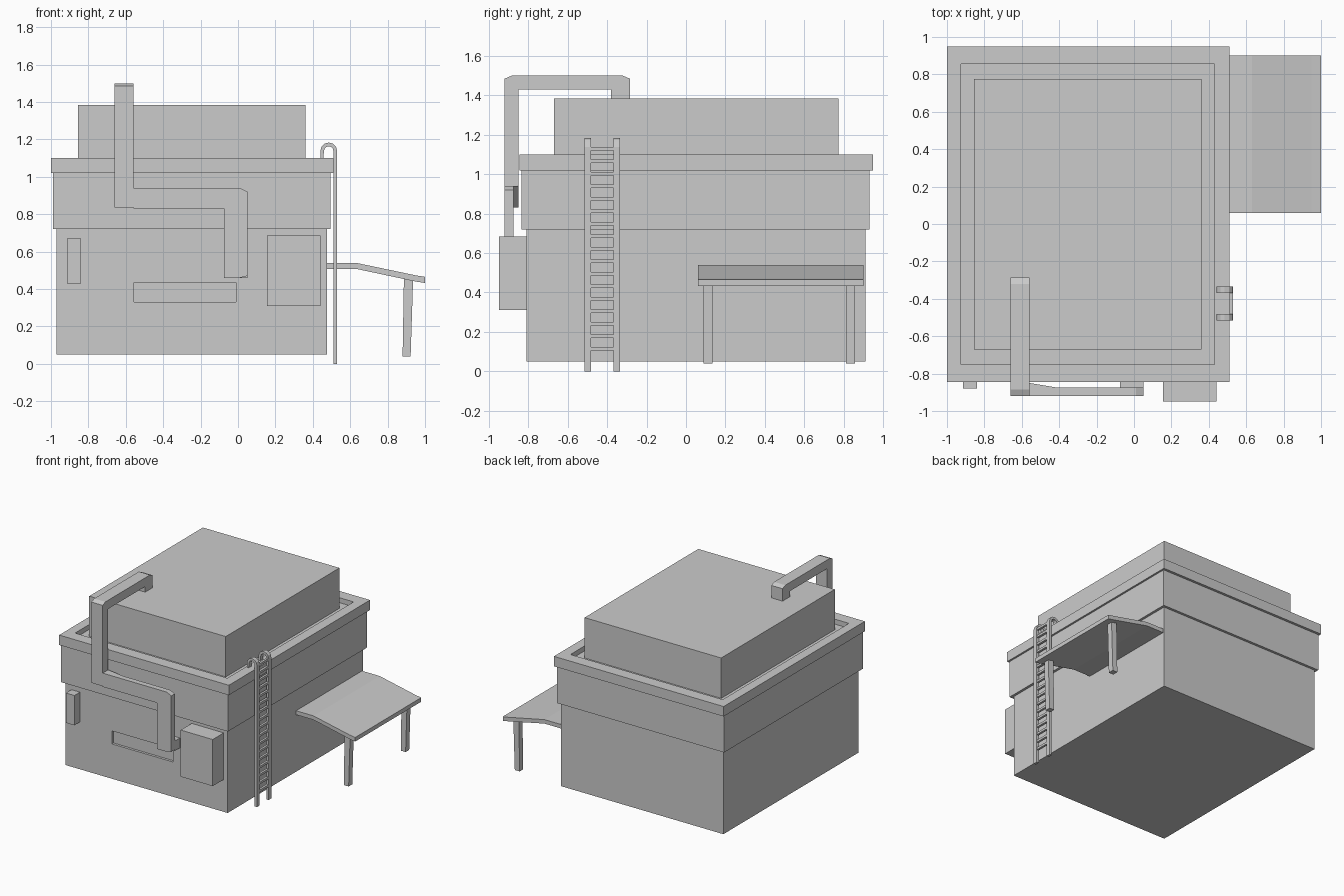
import bpy, bmesh, math
from mathutils import Vector

if "Cube" in bpy.data.objects:
    bpy.data.objects.remove(bpy.data.objects["Cube"])


def extrude(name, pts, axis, a, b):
    """Extrude a closed 2D profile from a to b along axis."""
    def place(p, t):
        return {'x': (t, p[0], p[1]), 'y': (p[0], t, p[1]), 'z': (p[0], p[1], t)}[axis]
    bm = bmesh.new()
    face = bm.faces.new([bm.verts.new(place(p, a)) for p in pts])
    new = bmesh.ops.extrude_face_region(bm, geom=[face])['geom']
    bmesh.ops.translate(bm, vec=Vector(place((0, 0), b - a)),
                        verts=[v for v in new if isinstance(v, bmesh.types.BMVert)])
    if not any(f is face for f in bm.faces) or len(bm.faces) < len(pts) + 2:
        bmesh.ops.holes_fill(bm, edges=bm.edges[:])
    bmesh.ops.recalc_face_normals(bm, faces=bm.faces[:])
    me = bpy.data.meshes.new(name)
    bm.to_mesh(me)
    bm.free()
    ob = bpy.data.objects.new(name, me)
    bpy.context.collection.objects.link(ob)
    return ob


def box(name, x0, x1, y0, y1, z0, z1):
    return extrude(name, [(x0, y0), (x1, y0), (x1, y1), (x0, y1)], 'z', z0, z1)


def cut(target, cutter):
    cutter.hide_render = True
    cutter.display_type = 'WIRE'
    m = target.modifiers.new("recess", 'BOOLEAN')
    m.operation = 'DIFFERENCE'
    m.solver = 'EXACT'
    m.object = cutter
    # apply the cut, then drop the helper
    deps = bpy.context.evaluated_depsgraph_get()
    me = bpy.data.meshes.new_from_object(target.evaluated_get(deps))
    target.modifiers.clear()
    target.data = me
    bpy.data.objects.remove(cutter)


# Building body
walls = box("lower_walls", -0.97, 0.475, -0.81, 0.91, 0.05, 0.72)
cut(walls, box("vent_cutter", -0.555, -0.01, -0.9, -0.79, 0.33, 0.435))
box("upper_walls", -0.99, 0.495, -0.835, 0.93, 0.72, 1.02)
parapet = box("parapet", -1.0, 0.51, -0.845, 0.95, 1.02, 1.10)
cut(parapet, box("roof_cutter", -0.925, 0.43, -0.75, 0.855, 1.06, 1.2))
box("roof_block", -0.855, 0.36, -0.67, 0.775, 1.06, 1.385)

# Wall boxes
box("large_wall_box", 0.155, 0.44, -0.95, -0.81, 0.31, 0.685)
box("small_wall_box", -0.915, -0.84, -0.88, -0.81, 0.43, 0.67)

# Duct: riser over the roof, crossing run, and elbow into the wall
extrude("duct_riser", [(-0.92, 0.835), (-0.92, 1.485), (-0.885, 1.5), (-0.32, 1.5),
                       (-0.285, 1.485), (-0.285, 1.38), (-0.38, 1.38), (-0.38, 1.43),
                       (-0.85, 1.43), (-0.85, 0.835)], 'x', -0.66, -0.56)
extrude("duct_run", [(-0.56, 0.94), (0.01, 0.94), (0.05, 0.92), (0.05, 0.47), (0.01, 0.46),
                     (-0.075, 0.46), (-0.075, 0.83), (-0.56, 0.83)], 'y', -0.92, -0.875)
extrude("duct_taper", [(-0.56, -0.875), (-0.56, -0.85), (-0.41, -0.875)], 'z', 0.83, 0.94)
box("duct_elbow", -0.075, 0.05, -0.875, -0.81, 0.46, 0.54)

# Ladder: hooked rails and rungs
def arc(r, angles):
    return [(0.485 + r * math.cos(t), 1.138 + r * math.sin(t)) for t in angles]

steps = [math.pi * i / 6 for i in range(7)]
rail = ([(0.53, 0)] + arc(0.045, steps) + [(0.44, 1.10), (0.456, 1.10)]
        + arc(0.025, steps[::-1]) + [(0.51, 0)])
for side, y in (("front", -0.516), ("back", -0.368)):
    extrude(side + "_ladder_rail", rail, 'y', y, y + 0.034)
for i in range(17):
    z = 1.13 - i * 0.0635
    box(f"ladder_rung_{i + 1}", 0.511, 0.529, -0.485, -0.365, z - 0.009, z + 0.009)

# Side awning with two tapered legs
extrude("awning", [(0.475, 0.54), (0.63, 0.54), (0.95, 0.473), (1.0, 0.465), (1.0, 0.432),
                   (0.95, 0.44), (0.63, 0.508), (0.475, 0.508)], 'y', 0.06, 0.90)
for side, y in (("front", 0.088), ("back", 0.812)):
    extrude(side + "_awning_leg", [(0.88, 0.04), (0.923, 0.04), (0.936, 0.447), (0.887, 0.455)],
            'y', y, y + 0.046)
